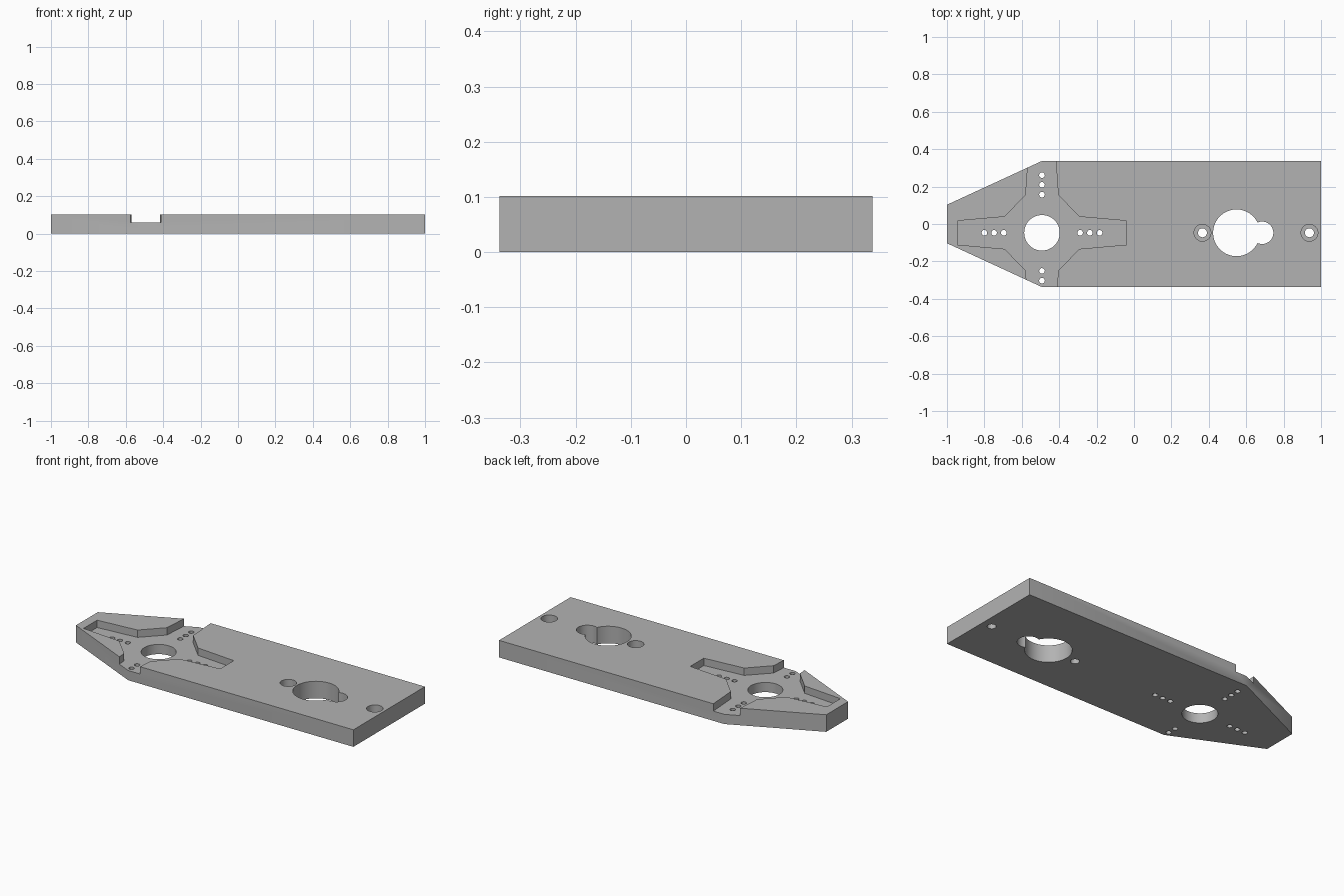
import bpy
import bmesh
from math import cos, sin, tau

if "Cube" in bpy.data.objects:
    bpy.data.objects.remove(bpy.data.objects["Cube"])

THICK = 0.102
POCKET_FLOOR = 0.058
BORE_FLOOR = 0.05
HORN_X, AXIS_Y = -0.492, -0.047   # horn centre; every hole follows this axis

grey = bpy.data.materials.new("mid grey")
grey.use_nodes = True
grey.diffuse_color = (0.45, 0.45, 0.45, 1)
grey.node_tree.nodes["Principled BSDF"].inputs["Base Color"].default_value = (0.45, 0.45, 0.45, 1)


def prism(name, outline, z0, z1):
    """Extrude a closed counter-clockwise outline from z0 to z1."""
    bm = bmesh.new()
    face = bm.faces.new([bm.verts.new((x, y, z0)) for x, y in outline])
    top = bmesh.ops.extrude_face_region(bm, geom=[face])["geom"]
    verts = [v for v in top if isinstance(v, bmesh.types.BMVert)]
    bmesh.ops.translate(bm, verts=verts, vec=(0, 0, z1 - z0))
    bmesh.ops.recalc_face_normals(bm, faces=bm.faces)
    mesh = bpy.data.meshes.new(name)
    bm.to_mesh(mesh)
    bm.free()
    mesh.materials.append(grey)
    obj = bpy.data.objects.new(name, mesh)
    bpy.context.collection.objects.link(obj)
    return obj


def circle(x, y, r, sides):
    return [(x + r * cos(tau * i / sides), y + r * sin(tau * i / sides)) for i in range(sides)]


def cut(target, outline, z0=-0.1):
    """Remove a prism from the target, from z0 up through the top."""
    cutter = prism("cutter", outline, z0, 0.2)
    mod = target.modifiers.new("cut", 'BOOLEAN')
    mod.operation, mod.solver, mod.object = 'DIFFERENCE', 'EXACT', cutter
    bpy.context.view_layer.objects.active = target
    bpy.ops.object.modifier_apply(modifier=mod.name)
    bpy.data.objects.remove(cutter)


# Plate with a tapered nose
half = [(-1, -0.103), (-0.49, -0.338), (1, -0.338)]
plate = prism("mounting_plate", half + [(x, -y) for x, y in reversed(half)], 0, THICK)

# Cross-shaped horn pocket, mirrored from one quarter; side arms run off the edges
quarter = [(0.452, 0.064), (0.2, 0.086), (0.087, 0.202), (0.069, 0.46)]
upper = quarter + [(-x, y) for x, y in reversed(quarter)]
cross = upper + [(-x, -y) for x, y in upper]
cut(plate, [(HORN_X + x, AXIS_Y + y) for x, y in cross], POCKET_FLOOR)

# Horn centre hole and the rows of small screw holes in each arm
cut(plate, circle(HORN_X, AXIS_Y, 0.095, 64))
for d in (0.204, 0.256, 0.308):
    for dx, dy in ((1, 0), (0, 1), (-1, 0), (0, -1)):
        y = AXIS_Y + d * dy
        if y > -0.32:
            cut(plate, circle(HORN_X + d * dx, y, 0.015, 24))

# Keyhole opening
cut(plate, circle(0.548, AXIS_Y, 0.125, 64))
cut(plate, circle(0.685, AXIS_Y, 0.06, 48))

# Counterbored screw holes either side of the keyhole
for x in (0.366, 0.938):
    cut(plate, circle(x, AXIS_Y, 0.045, 40), BORE_FLOOR)
    cut(plate, circle(x, AXIS_Y, 0.024, 32))

# Smooth bores, crisp edges
bpy.ops.object.select_all(action='DESELECT')
plate.select_set(True)
bpy.context.view_layer.objects.active = plate
bpy.ops.object.shade_smooth_by_angle(angle=0.45)
